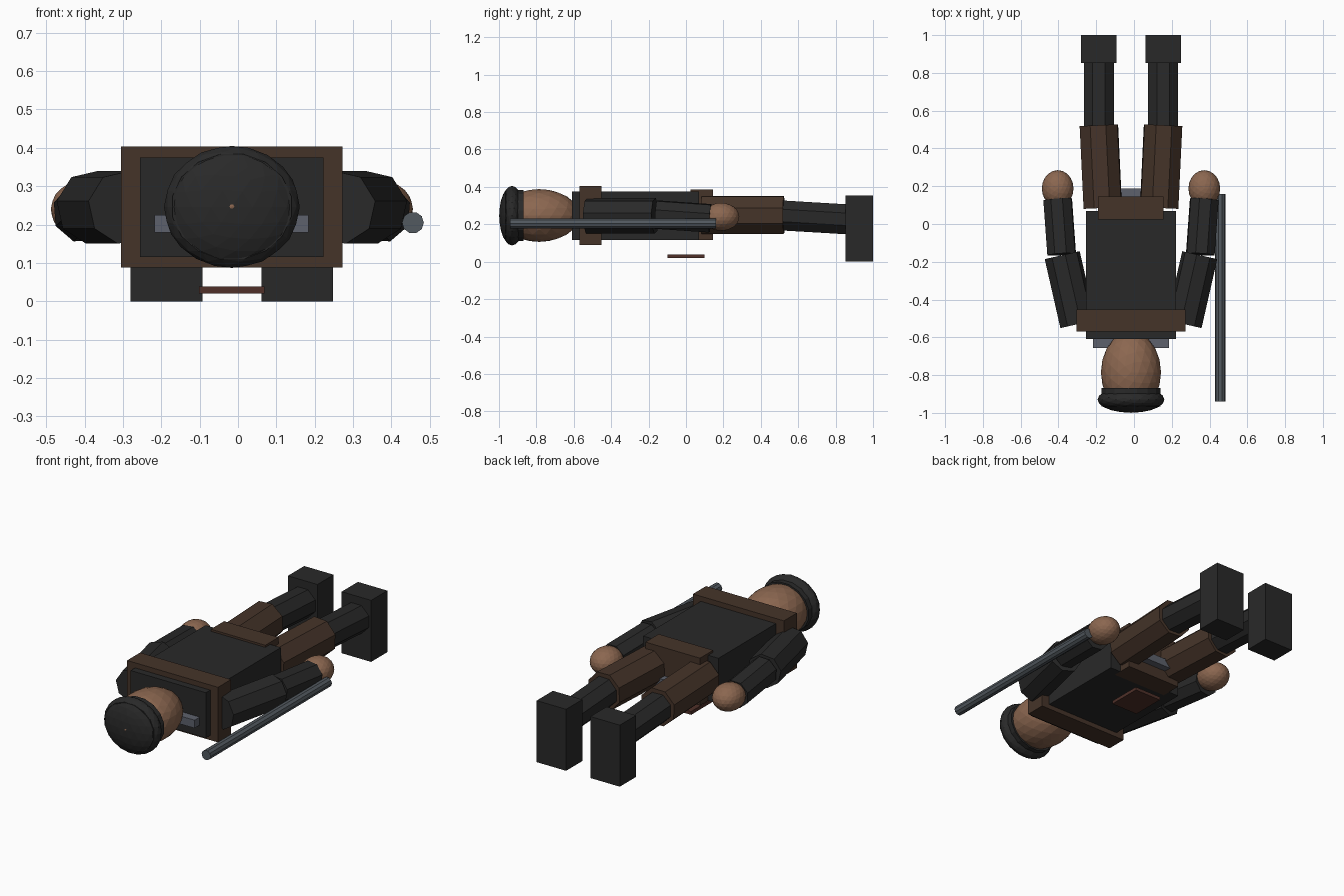
import bpy, bmesh, math
from mathutils import Vector, Matrix

if "Cube" in bpy.data.objects:
    bpy.data.objects.remove(bpy.data.objects["Cube"])

CX = -0.016  # body symmetry plane


def mat(name, c):
    m = bpy.data.materials.new(name)
    m.diffuse_color = (*c, 1)
    m.use_nodes = True
    m.node_tree.nodes["Principled BSDF"].inputs["Base Color"].default_value = m.diffuse_color
    return m


DARK = mat("dark_cloth", (0.022, 0.022, 0.022))
BROWN = mat("brown_leather", (0.06, 0.034, 0.022))
RED = mat("red_leather", (0.08, 0.03, 0.022))
SKIN = mat("skin", (0.26, 0.135, 0.08))
METAL = mat("metal", (0.085, 0.1, 0.115))
STEEL = mat("trim", (0.11, 0.12, 0.15))


def finish(name, bm, m):
    bmesh.ops.recalc_face_normals(bm, faces=bm.faces)
    me = bpy.data.meshes.new(name)
    bm.to_mesh(me)
    bm.free()
    me.materials.append(m)
    ob = bpy.data.objects.new(name, me)
    bpy.context.collection.objects.link(ob)
    return ob


def box(name, x, y, z, m):
    c = Vector([(a + b) / 2 for a, b in (x, y, z)])
    s = [b - a for a, b in (x, y, z)]
    bm = bmesh.new()
    bmesh.ops.create_cube(bm, size=1, matrix=Matrix.Translation(c) @ Matrix.Diagonal((*s, 1)))
    return finish(name, bm, m)


def ball(name, c, r, m, sub=3):
    bm = bmesh.new()
    bmesh.ops.create_icosphere(bm, subdivisions=sub, radius=1,
                               matrix=Matrix.Translation(c) @ Matrix.Diagonal((*r, 1)))
    return finish(name, bm, m)


def limb(name, a, b, r, m, n=8, scale_z=1):
    # prism between two points; r is the distance to the flats
    a, b = Vector(a), Vector(b)
    d = b - a
    rot = Vector((0, 0, 1)).rotation_difference(d).to_matrix().to_4x4()
    mx = (Matrix.Translation((a + b) / 2) @ rot @ Matrix.Diagonal((1, scale_z, 1, 1))
          @ Matrix.Rotation(math.pi / n, 4, 'Z'))
    bm = bmesh.new()
    R = r / math.cos(math.pi / n)
    bmesh.ops.create_cone(bm, cap_ends=True, segments=n, radius1=R, radius2=R,
                          depth=d.length, matrix=mx)
    return finish(name, bm, m)


# torso, straps and plate
box("torso", (-0.255, 0.223), (-0.61, 0.07), (0.115, 0.375), DARK)
box("chest_strap", (-0.305, 0.272), (-0.57, -0.452), (0.088, 0.404), BROWN)
box("waist_belt", (-0.19, 0.156), (0.025, 0.145), (0.115, 0.387), BROWN)
box("loose_plate", (-0.101, 0.069), (-0.1, 0.098), (0.02, 0.039), RED)
box("collar_bar", (-0.217, 0.184), (-0.657, -0.6), (0.179, 0.225), STEEL)
box("hip_bar", (-0.136, 0.104), (0.13, 0.187), (0.179, 0.225), STEEL)

# head and hat
ball("head", (CX, -0.785, 0.247), (0.159, 0.215, 0.141), SKIN)
limb("hat_band", (CX, -0.965, 0.247), (CX, -0.868, 0.247), 0.155, DARK, 16, 0.88)
ball("hat_crown", (CX, -0.93, 0.246), (0.177, 0.069, 0.159), DARK)

# arms and legs, mirrored about the body plane
for tag, s in (("left", -1), ("right", 1)):
    def P(dx, y, z):
        return (CX + s * dx, y, z)
    limb(tag + "_upper_arm", P(0.281, -0.53, 0.245), P(0.364, -0.165, 0.245), 0.089, DARK)
    limb(tag + "_forearm", P(0.367, -0.16, 0.252), P(0.388, 0.13, 0.232), 0.074, DARK)
    ball(tag + "_hand", P(0.388, 0.188, 0.24), (0.084, 0.097, 0.075), SKIN, 3)
    limb(tag + "_thigh", P(0.149, 0.085, 0.25), P(0.17, 0.523, 0.25), 0.1, BROWN)
    limb(tag + "_shin", P(0.17, 0.5, 0.248), P(0.17, 0.87, 0.226), 0.08, DARK)
    x0, x1 = sorted((CX + s * 0.077, CX + s * 0.264))
    box(tag + "_boot", (x0, x1), (0.853, 1.0), (0, 0.353), DARK)

# staff beside the hand
limb("staff", (0.456, -0.94, 0.205), (0.456, 0.16, 0.205), 0.027, METAL, 10)
